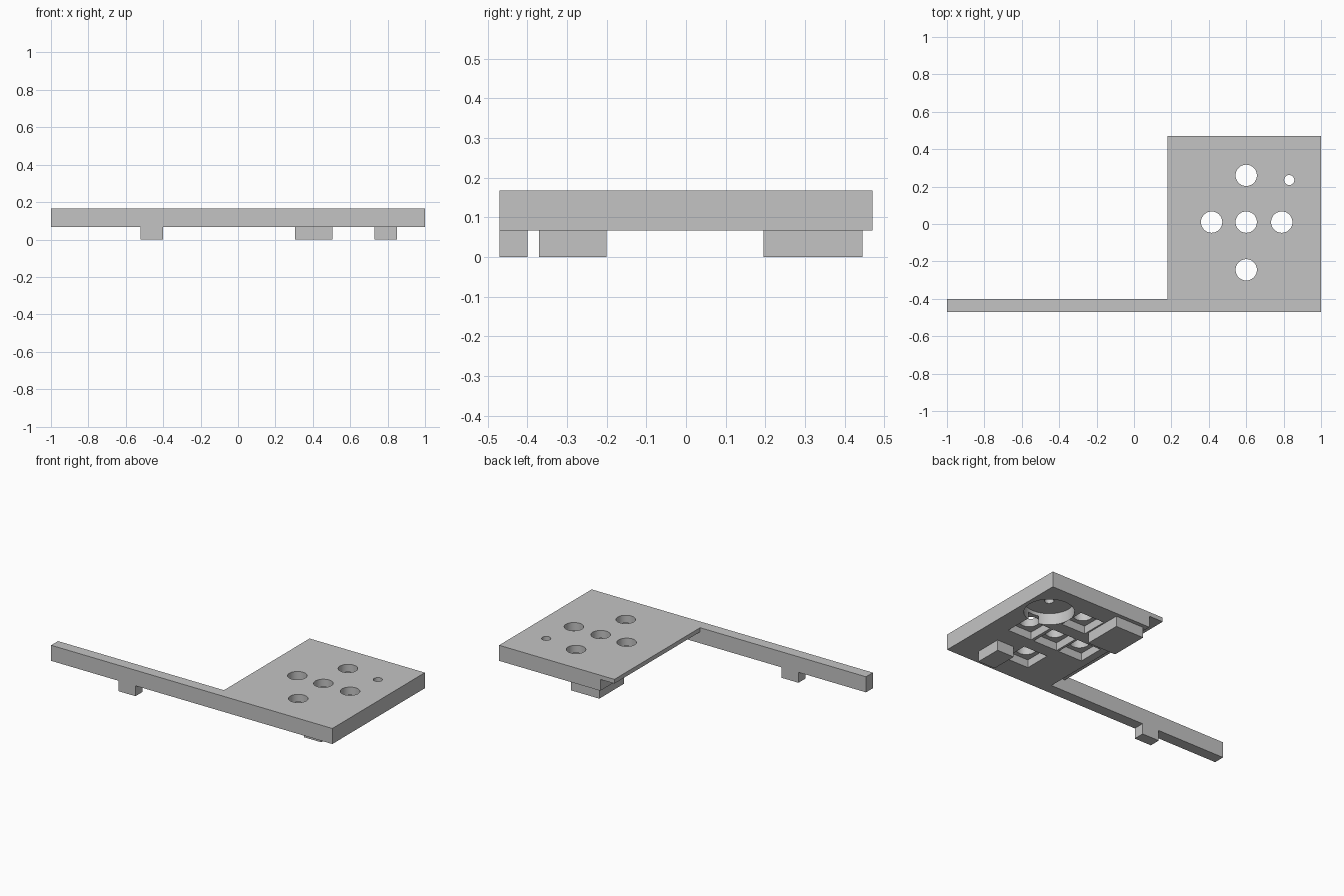
import bpy
import bmesh
import math

cube = bpy.data.objects.get("Cube")
if cube:
    bpy.data.objects.remove(cube, do_unlink=True)

grey = bpy.data.materials.new("plain grey")
grey.use_nodes = True
colour = (0.55, 0.55, 0.55, 1)
grey.diffuse_color = colour
grey.node_tree.nodes["Principled BSDF"].inputs["Base Color"].default_value = colour

BOTTOM, TOP = 0.067, 0.167


def prism(name, outline, z0, z1):
    """Extrude a plan outline between two heights."""
    bm = bmesh.new()
    face = bm.faces.new([bm.verts.new((x, y, z0)) for x, y in outline])
    up = bmesh.ops.extrude_face_region(bm, geom=[face])["geom"]
    moved = [v for v in up if isinstance(v, bmesh.types.BMVert)]
    bmesh.ops.translate(bm, verts=moved, vec=(0, 0, z1 - z0))
    bmesh.ops.recalc_face_normals(bm, faces=bm.faces)
    mesh = bpy.data.meshes.new(name)
    bm.to_mesh(mesh)
    bm.free()
    mesh.materials.append(grey)
    obj = bpy.data.objects.new(name, mesh)
    bpy.context.collection.objects.link(obj)
    return obj


def rect(x0, x1, y0, y1):
    return [(x0, y0), (x1, y0), (x1, y1), (x0, y1)]


def circle(x, y, r, n=48):
    turns = [2 * math.pi * i / n for i in range(n)]
    return [(x + r * math.cos(a), y + r * math.sin(a)) for a in turns]


def activate(obj):
    bpy.ops.object.select_all(action="DESELECT")
    obj.select_set(True)
    bpy.context.view_layer.objects.active = obj


def cut(target, outline, z0, z1):
    """Subtract a prism from the target and discard the cutter."""
    cutter = prism("cutter", outline, z0, z1)
    cutter.hide_render = True
    mod = target.modifiers.new("cut", "BOOLEAN")
    mod.operation = "DIFFERENCE"
    mod.solver = "EXACT"
    mod.object = cutter
    activate(target)
    bpy.ops.object.modifier_apply(modifier=mod.name)
    bpy.data.objects.remove(cutter, do_unlink=True)


# Plate with its long side arm
plate = prism("plate_with_arm", [(-1, -0.47), (1, -0.47), (1, 0.47),
              (0.18, 0.47), (0.18, -0.4), (-1, -0.4)], BOTTOM, TOP)

# Rebate under the inner edge, leaving a thin lip
cut(plate, rect(0.08, 0.28, -0.4, 0.6), -0.1, 0.14)

# Cross of round holes, each with a square pocket underneath
for x, y in [(0.6, 0.26), (0.415, 0.01), (0.6, 0.01), (0.79, 0.01), (0.6, -0.245)]:
    cut(plate, rect(x - 0.085, x + 0.085, y - 0.085, y + 0.085), -0.1, 0.117)
    cut(plate, circle(x, y, 0.057), -0.1, 0.3)

# Small hole with a wide round pocket underneath
cut(plate, circle(0.83, 0.235, 0.145, 64), -0.1, 0.14)
cut(plate, circle(0.83, 0.235, 0.027, 32), -0.1, 0.3)

activate(plate)
bpy.ops.object.shade_smooth_by_angle(angle=math.radians(30))

# Blocks under the plate and arm
prism("arm_foot", rect(-0.52, -0.4, -0.47, -0.4), 0, BOTTOM)
prism("back_block", rect(0.305, 0.505, 0.195, 0.445), 0, BOTTOM)
prism("front_block", rect(0.73, 0.85, -0.37, -0.2), 0, BOTTOM)
